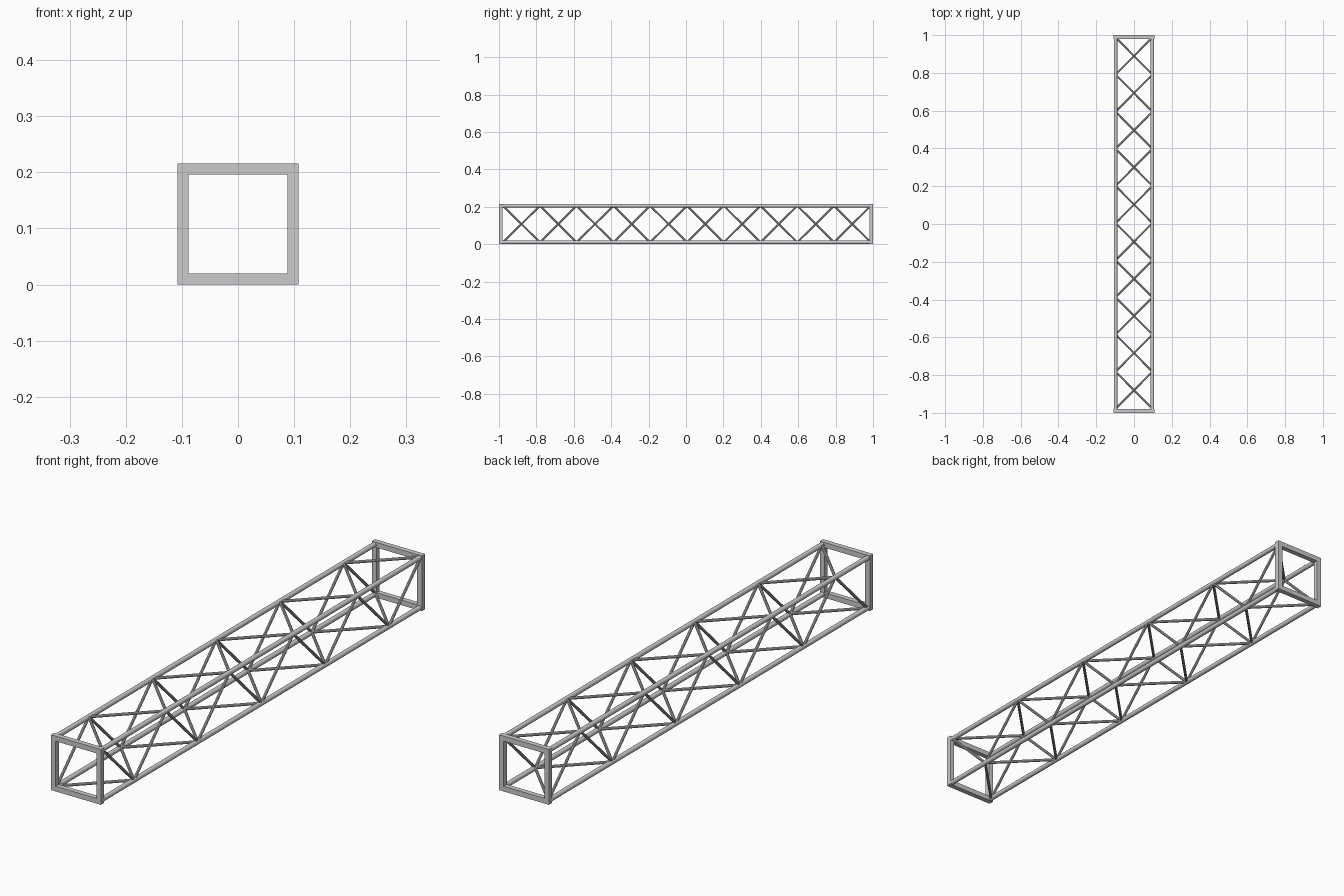
import bpy
from mathutils import Vector

if "Cube" in bpy.data.objects:
    bpy.data.objects.remove(bpy.data.objects["Cube"])

S = 0.0975         # half spacing of the chords
ZC = 0.108         # height of the truss axis
Y0, Y1, BAYS = -0.978, 0.988, 10


def rod(name, a, b, radius, sides=12):
    """Round tube between two points."""
    a, b = Vector(a), Vector(b)
    d = b - a
    bpy.ops.mesh.primitive_cylinder_add(vertices=sides, radius=radius, depth=d.length,
                                        location=(a + b) / 2)
    o = bpy.context.object
    o.name = name
    o.rotation_euler = d.to_track_quat('Z', 'Y').to_euler()
    bpy.ops.object.shade_smooth_by_angle()
    return o


def box(name, loc, size):
    bpy.ops.mesh.primitive_cube_add(size=1, location=loc)
    o = bpy.context.object
    o.name = name
    o.scale = size
    return o


# Four long chords
for sx in (-1, 1):
    for sz in (-1, 1):
        rod("chord", (sx * S, -0.99, ZC + sz * S), (sx * S, 0.99, ZC + sz * S), 0.0095)

# Square end frames
T = 0.02
for y in (-0.99, 0.99):
    for s in (-1, 1):
        box("end_frame_rail", (0, y, ZC + s * 0.098), (0.216, T, T))
        box("end_frame_post", (s * 0.098, y, ZC), (T, T, 0.196))

# Zigzag lacing: opposite faces run in opposite phase
pitch = (Y1 - Y0) / BAYS
for k in range(BAYS):
    ya, yb = Y0 + k * pitch, Y0 + (k + 1) * pitch
    f = 1 if k % 2 == 0 else -1
    for side in (-1, 1):
        p = f * side * S
        rod("side_lacing", (side * S, ya, ZC + p), (side * S, yb, ZC - p), 0.0055, 10)
        rod("flat_lacing", (p, ya, ZC + side * S), (-p, yb, ZC + side * S), 0.0055, 10)
